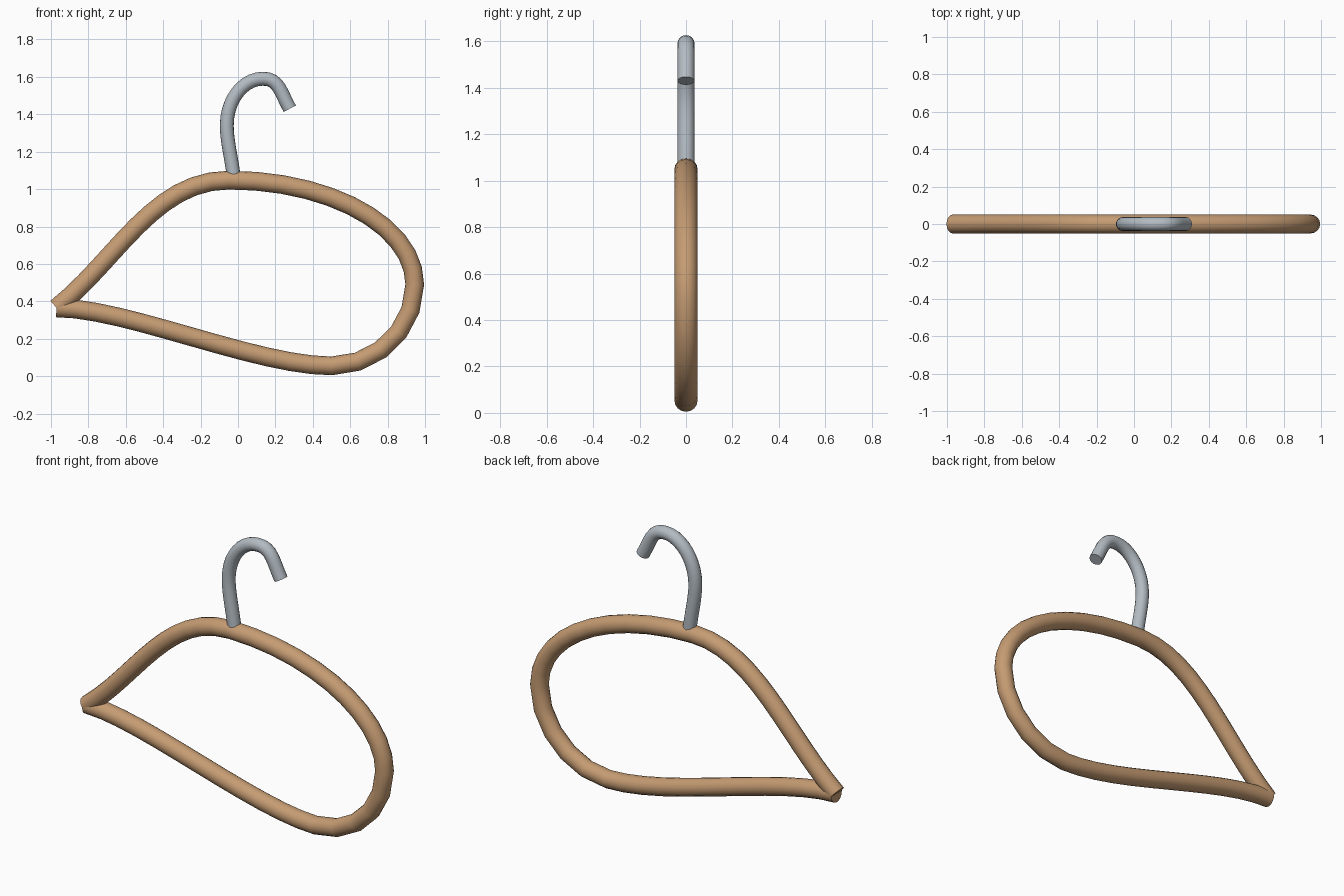
import bpy
from mathutils import Vector
from mathutils.geometry import interpolate_bezier

if "Cube" in bpy.data.objects:
    bpy.data.objects.remove(bpy.data.objects["Cube"])


def material(name, rgb):
    m = bpy.data.materials.new(name)
    m.diffuse_color = (*rgb, 1)
    m.use_nodes = True
    m.node_tree.nodes["Principled BSDF"].inputs["Base Color"].default_value = m.diffuse_color
    return m


def tube(name, start, segments, radius, mat):
    """Sweep a round tube along bezier segments (handle, handle, end, steps) in the xz plane."""
    v = lambda p: Vector((p[0], 0, p[1]))
    path = [v(start)]
    for h1, h2, end, steps in segments:
        path += interpolate_bezier(path[-1], v(h1), v(h2), v(end), steps + 1)[1:]
    curve = bpy.data.curves.new(name, 'CURVE')
    curve.dimensions = '3D'
    curve.bevel_depth = radius
    curve.bevel_resolution = 6
    curve.use_fill_caps = True
    spline = curve.splines.new('POLY')
    spline.points.add(len(path) - 1)
    for pt, co in zip(spline.points, path):
        pt.co = (*co, 1)
    ob = bpy.data.objects.new(name, curve)
    bpy.context.collection.objects.link(ob)
    bpy.ops.object.select_all(action='DESELECT')
    ob.select_set(True)
    bpy.context.view_layer.objects.active = ob
    bpy.ops.object.convert(target='MESH')
    ob = bpy.context.object
    ob.data.materials.clear()
    ob.data.materials.append(mat)
    bpy.ops.object.shade_smooth_by_angle()
    return ob


wood = material("wood", (0.56, 0.33, 0.17))
steel = material("steel", (0.45, 0.50, 0.54))

# Wooden loop: pointed left tip, over the top, round the right end, back along the bottom
tube("hanger_frame", (-0.97, 0.365), [
    ((-0.65, 0.62), (-0.45, 1.048), (-0.05, 1.048), 12),
    ((0.50, 1.048), (0.945, 0.80), (0.945, 0.49), 11),
    ((0.945, 0.255), (0.745, 0.055), (0.50, 0.055), 5),
    ((0.10, 0.055), (-0.60, 0.365), (-0.97, 0.365), 12),
], 0.05, wood)

# Metal hook
tube("hook", (-0.024, 1.075), [
    ((-0.036, 1.17), (-0.06, 1.26), (-0.06, 1.34), 8),
    ((-0.06, 1.48), (0.03, 1.59), (0.13, 1.59), 10),
    ((0.22, 1.595), (0.23, 1.51), (0.277, 1.43), 8),
], 0.037, steel)
